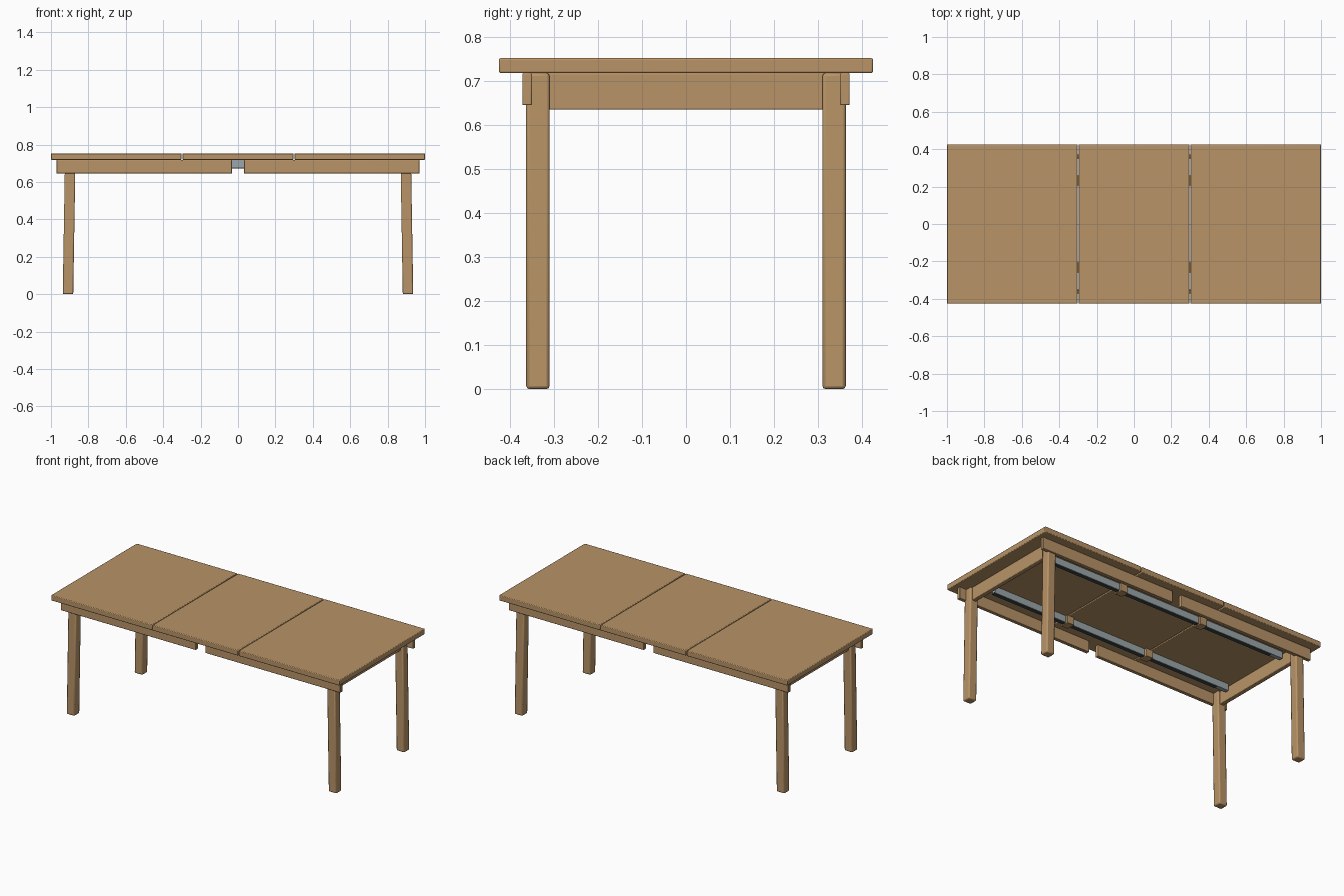
import bpy, bmesh
from mathutils import Vector

old = bpy.data.objects.get("Cube")
if old:
    bpy.data.objects.remove(old, do_unlink=True)


def material(name, rgb):
    m = bpy.data.materials.new(name)
    m.use_nodes = True
    color = (*rgb, 1)
    m.diffuse_color = color
    m.node_tree.nodes["Principled BSDF"].inputs["Base Color"].default_value = color
    return m


wood = material("warm wood", (0.48, 0.295, 0.135))
steel = material("rail steel", (0.33, 0.38, 0.40))
dark = material("dark slide metal", (0.05, 0.065, 0.07))


def box(name, x, y, z, mat, bevel=0.004, lean=(0, 0)):
    """Box from ranges; lean shifts the bottom end in x and y."""
    bm = bmesh.new()
    bmesh.ops.create_cube(bm, size=1)
    for v in bm.verts:
        low = v.co.z < 0
        v.co = Vector([r[0] if c < 0 else r[1] for r, c in zip((x, y, z), v.co)])
        if low:
            v.co.x += lean[0]
            v.co.y += lean[1]
    bmesh.ops.recalc_face_normals(bm, faces=bm.faces[:])
    me = bpy.data.meshes.new(name)
    bm.to_mesh(me)
    bm.free()
    me.materials.append(mat)
    ob = bpy.data.objects.new(name, me)
    bpy.context.collection.objects.link(ob)
    if bevel:
        mod = ob.modifiers.new("rounded edges", "BEVEL")
        mod.width = bevel
        mod.segments = 2
    return ob


def span(sign, a, b):
    return tuple(sorted((sign * a, sign * b)))


UNDER, TOP = 0.718, 0.752

# Three tabletop panels
box("middle_leaf", (-0.297, 0.297), (-0.425, 0.425), (UNDER, TOP), wood)

for sx, side in ((1, "left"), (-1, "right")):
    box(f"{side}_top_panel", span(sx, 0.302, 1), (-0.425, 0.425), (UNDER, TOP), wood)

    # End apron set into the legs
    box(f"{side}_end_apron", span(sx, 0.885, 0.912), (-0.352, 0.352),
        (0.635, UNDER), wood, 0.003)

    for sy, end in ((-1, "front"), (1, "back")):
        # Long apron half, split in the middle
        box(f"{end}_{side}_apron", span(sx, 0.032, 0.97), span(sy, 0.35, 0.372),
            (0.645, UNDER), wood, 0.003)
        # Slightly splayed leg
        box(f"{end}_{side}_leg", span(sx, 0.869, 0.925), span(sy, 0.31, 0.363),
            (0, UNDER), wood, 0.007, (sx * 0.012, 0))
        # Guide block across the slide at each leaf joint
        box(f"{end}_{side}_guide_block", span(sx, 0.262, 0.312), span(sy, 0.205, 0.26),
            (0.668, UNDER), wood, 0.003)

# Extension slides: steel channel with a dark runner underneath
for sy, end in ((-1, "front"), (1, "back")):
    box(f"{end}_slide_channel", (-0.87, 0.82), span(sy, 0.22, 0.247),
        (0.676, UNDER), steel, 0)
    box(f"{end}_slide_runner", (-0.79, 0.825), span(sy, 0.223, 0.244),
        (0.672, 0.68), dark, 0)

for ob in bpy.context.scene.objects:
    ob.select_set(ob.type == "MESH")
    if ob.type == "MESH":
        bpy.context.view_layer.objects.active = ob
bpy.ops.object.shade_smooth_by_angle()
